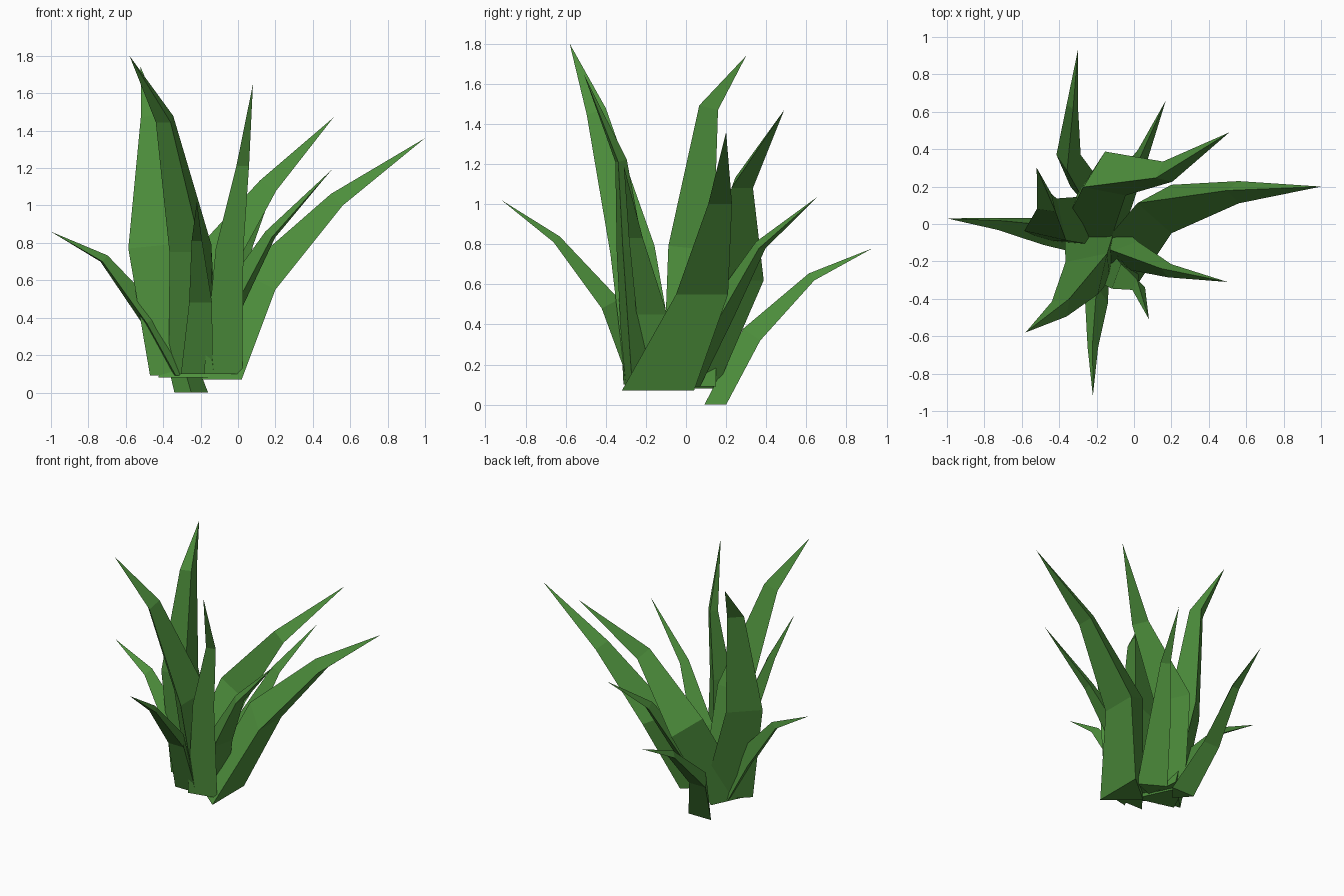
import bpy, bmesh
from math import radians, cos, sin
from mathutils import Vector

if "Cube" in bpy.data.objects:
    bpy.data.objects.remove(bpy.data.objects["Cube"])

leaf = bpy.data.materials.new("leaf_green")
leaf.diffuse_color = (0.075, 0.275, 0.045, 1)
leaf.use_nodes = True
leaf.node_tree.nodes["Principled BSDF"].inputs["Base Color"].default_value = leaf.diffuse_color


def blade(name, facing, width, *path):
    """Three-sided tapering leaf; path follows the middle of its outer face."""
    p = [Vector(q) for q in path]
    out = Vector((cos(radians(facing)), sin(radians(facing)), 0))
    side = Vector((-out.y, out.x, 0))
    bm = bmesh.new()
    rings = []
    for i, taper in enumerate((1.0, 0.72, 0.33)):
        w = width * taper
        # ridge points inward, square to the direction of the leaf (flat at the base)
        t = (p[i + 1] - p[i]).normalized()
        if i:
            t = (t + (p[i] - p[i - 1]).normalized()).normalized()
        else:
            t = Vector((0, 0, 1))
        depth = (0.6, 0.8, 0.75)[i]
        ridge = (-out + t * out.dot(t)).normalized() * w * depth
        rings.append([bm.verts.new(v) for v in
                      (p[i] - side * w / 2, p[i] + side * w / 2, p[i] + ridge)])
    tip = bm.verts.new(p[3])
    bm.faces.new(rings[0][::-1])
    for k in range(3):
        n = (k + 1) % 3
        for a, b in zip(rings, rings[1:]):
            bm.faces.new((a[k], a[n], b[n], b[k]))
        bm.faces.new((rings[2][k], rings[2][n], tip))
    bmesh.ops.recalc_face_normals(bm, faces=bm.faces)
    me = bpy.data.meshes.new(name)
    bm.to_mesh(me)
    bm.free()
    me.materials.append(leaf)
    bpy.context.collection.objects.link(bpy.data.objects.new(name, me))


# tall upright leaves
blade("tall_leaf_front_left", 225, 0.34, (-.25, -.18, .1), (-.28, -.29, .75), (-.4, -.455, 1.445), (-.58, -.58, 1.8))
blade("tall_leaf_back_left", 135, 0.34, (-.35, .03, .09), (-.5, .05, .77), (-.48, .12, 1.47), (-.52, .3, 1.74))
blade("tall_leaf_front", 282, 0.21, (-.08, -.29, .1), (-.045, -.33, .77), (.025, -.345, 1.21), (.08, -.51, 1.65))

# long arching leaves
blade("long_leaf_back_right", 25, 0.36, (-.23, -.01, .08), (-.1, .27, .62), (.18, .28, 1.08), (.51, .49, 1.47))
blade("long_leaf_right", 0, 0.36, (.02, -.14, .07), (.2, .08, .55), (.56, .17, 1.0), (1.0, .2, 1.36))

# short arching leaves
blade("short_leaf_front_right", 345, 0.22, (-.1, -.12, .1), (0, -.17, .45), (.19, -.25, .83), (.5, -.31, 1.19))
blade("short_leaf_back_right", 60, 0.20, (-.14, .02, .09), (-.05, .2, .43), (.05, .38, .78), (.17, .66, 1.04))
blade("short_leaf_left", 190, 0.20, (-.35, -.05, .09), (-.5, -.04, .37), (-.73, 0, .7), (-1.0, .03, .86))
blade("short_leaf_front", 270, 0.17, (-.22, -.28, .1), (-.2, -.42, .48), (-.22, -.66, .81), (-.22, -.92, 1.02))
blade("short_leaf_back", 90, 0.18, (-.25, .2, 0), (-.35, .37, .32), (-.33, .64, .62), (-.3, .93, .78))
